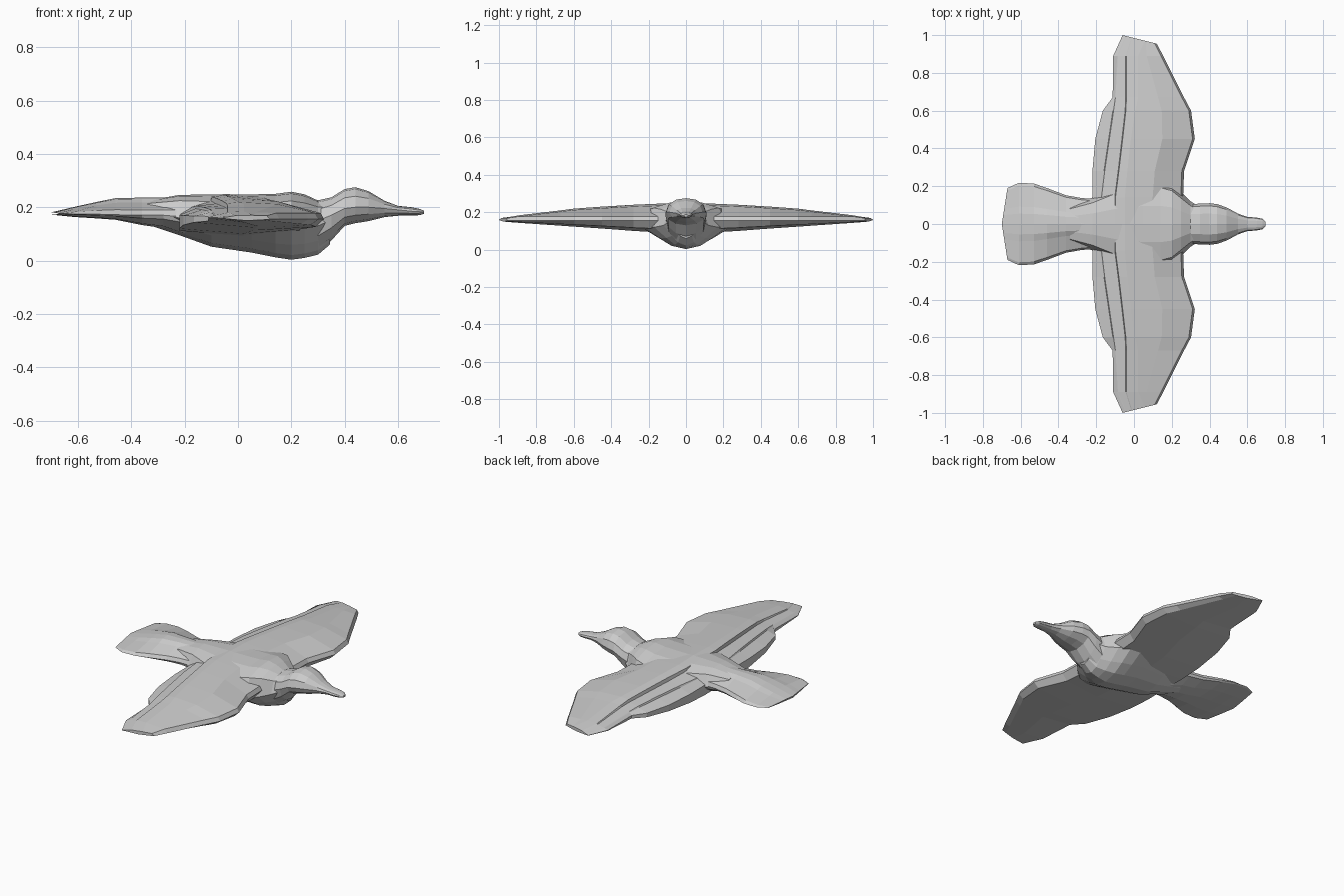
import bpy, bmesh

grey = bpy.data.materials.new("plumage grey")
grey.diffuse_color = (0.6, 0.6, 0.6, 1)


def loft(name, rings):
    """Skin a list of equal-length closed rings and cap both ends."""
    bm = bmesh.new()
    rows = [[bm.verts.new(p) for p in ring] for ring in rings]
    n = len(rows[0])
    for a, b in zip(rows, rows[1:]):
        for i in range(n):
            j = (i + 1) % n
            bm.faces.new((a[i], a[j], b[j], b[i]))
    bm.faces.new(rows[0])
    bm.faces.new(rows[-1])
    bmesh.ops.remove_doubles(bm, verts=bm.verts, dist=0.0005)
    bmesh.ops.recalc_face_normals(bm, faces=bm.faces)
    me = bpy.data.meshes.new(name)
    bm.to_mesh(me)
    bm.free()
    me.materials.append(grey)
    ob = bpy.data.objects.new(name, me)
    bpy.context.collection.objects.link(ob)
    return ob


def ring(half, x, w, low, mid, top, sweep=0.0):
    """Symmetric cross-section: half profile scaled to width and heights."""
    pts = half + [(-u, v) for u, v in reversed(half[1:-1])]
    return [(x + sweep * abs(u), u * w,
             mid + v * ((top - mid) if v > 0 else (mid - low))) for u, v in pts]


# Half profiles from keel to back: (width fraction, height fraction)
BREAST = [(0, -1), (.35, -.85), (.62, -.52), (1, 0), (.8, .75), (.4, .95), (0, 1)]
ROUND = [(0, -1), (.5, -.86), (.87, -.5), (1, 0), (.87, .55), (.5, .9), (0, 1)]
FAN = [(0, -1), (.5, -.85), (.95, -.3), (1, 0), (.93, .3), (.42, .72), (.25, .93), (0, 1)]

# Body: x, half width, bottom, middle, top
loft("body", [ring(BREAST, *s) for s in [
    (-.34, .10, .135, .18, .225),
    (-.22, .14, .095, .16, .246),
    (-.10, .20, .052, .14, .248),
    (.05, .24, .030, .13, .248),
    (.14, .24, .012, .12, .250),
    (.20, .22, .003, .12, .258),
    (.25, .17, .010, .12, .248),
    (.30, .12, .022, .13, .225),
    (.345, .09, .060, .15, .215)]])

# Neck, head and beak
loft("head", [ring(ROUND, *s) for s in [
    (.22, .10, .030, .14, .240),
    (.30, .105, .035, .15, .226),
    (.35, .108, .075, .17, .237),
    (.40, .110, .130, .195, .268),
    (.44, .105, .140, .20, .275),
    (.49, .088, .148, .20, .260),
    (.55, .055, .163, .195, .224),
    (.60, .038, .168, .19, .205),
    (.65, .034, .169, .185, .200),
    (.68, .028, .170, .183, .194),
    (.697, .012, .175, .181, .187)]])

# Fanned tail, swept at the tip
loft("tail", [ring(FAN, *s) for s in [
    (-.14, .12, .08, .16, .245),
    (-.22, .132, .098, .165, .245),
    (-.28, .138, .122, .17, .236),
    (-.36, .152, .133, .17, .236),
    (-.46, .190, .153, .172, .234),
    (-.53, .214, .158, .174, .220),
    (-.61, .218, .163, .175, .202),
    (-.70, .190, .172, .176, .181, .03)]])


# Wing sections: y, trailing x, leading x, bottom, top, two feather-step x
def wing_ring(y, back, front, low, top, s1, s2, drop, tip=0.0):
    edge = .158
    h = top - edge
    pts = [(back, min(edge, low + .02)), (back, edge + .15 * h),
           (s1 - .004, top - .55 * h), (s1, top - .55 * h + drop),
           (s2 - .004, top - .2 * h - drop), (s2, top - .08 * h),
           (.25 * back + .75 * s2 + .08, top),
           (.45 * s2 + .55 * front, top - .12 * h),
           (front - .012, edge + .02 * (1 if h > .02 else .5)), (front, edge - .003),
           (front - .03, low + .3 * (edge - low)),
           (.5 * (back + front), low)]
    return [(x, y + tip * (front - x) / (front - back), z) for x, z in pts]


wing = loft("wings", [wing_ring(*s) for s in [
    (0, -.215, .25, .09, .250, -.175, -.10, .004),
    (.14, -.22, .26, .092, .246, -.172, -.098, .004),
    (.28, -.22, .265, .100, .240, -.155, -.08, .010),
    (.45, -.205, .322, .113, .230, -.13, -.06, .010),
    (.60, -.165, .302, .123, .219, -.108, -.043, .008),
    (.67, -.113, .265, .128, .210, -.098, -.04, .004),
    (.89, -.110, .155, .143, .184, -.085, -.04, .001),
    (.955, -.06, .12, .150, .170, -.04, -.01, 0, .045)]])
mod = wing.modifiers.new("mirror", 'MIRROR')
mod.use_axis = (False, True, False)
